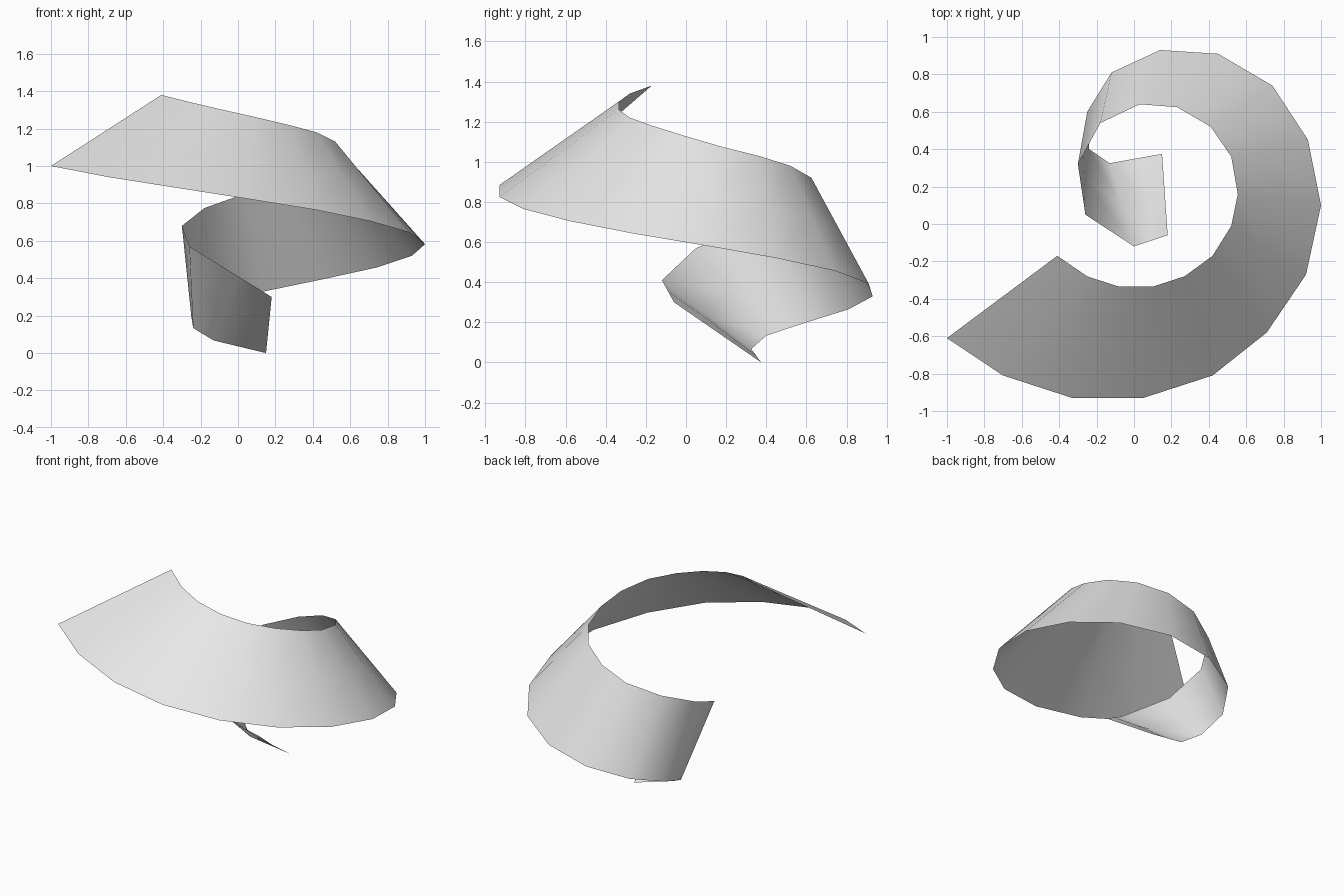
import bpy
import bmesh
from mathutils import Vector

cube = bpy.data.objects.get("Cube")
if cube:
    bpy.data.objects.remove(cube, do_unlink=True)


def make_material(name, colour):
    material = bpy.data.materials.new(name)
    material.use_nodes = True
    material.diffuse_color = colour
    shader = next(n for n in material.node_tree.nodes if n.type == "BSDF_PRINCIPLED")
    shader.inputs["Base Color"].default_value = colour
    shader.inputs["Roughness"].default_value = 0.8
    return material


def lower_height(step):
    """Almost even descent of the lower edge from the top end to the ground."""
    return 1 - step * (0.0575 + 0.0003125 * step)


# Plan path of the lower, outer edge
lower_plan = [
    (-1, -.61), (-.7, -.81), (-.33, -.93), (.05, -.93), (.42, -.81), (.71, -.58),
    (.92, -.27), (1, .1), (.93, .45), (.74, .74), (.45, .91), (.14, .93),
    (-.12, .81), (-.25, .6), (-.24, .4), (-.13, .325), (.15, .375),
]
lower_edge = [Vector((x, y, lower_height(i))) for i, (x, y) in enumerate(lower_plan)]

# Path of the upper, inner edge
upper_edge = [Vector(p) for p in (
    (-.41, -.17, 1.38), (-.25, -.28, 1.34), (-.08, -.335, 1.3), (.1, -.335, 1.26),
    (.27, -.28, 1.22), (.42, -.17, 1.18), (.52, -.01, 1.13), (.555, .16, 1.08),
    (.52, .36, 1.03), (.41, .52, .98), (.23, .625, .92), (.03, .64, .85),
    (-.18, .54, .775), (-.3, .32, .68), (-.26, .05, .57), (0, -.12, .41),
    (.18, -.06, .3),
)]

# Split the last panel in two so that it can carry the small pinch
for edge in (lower_edge, upper_edge):
    edge.insert(-1, (edge[-2] + edge[-1]) / 2)

# Loft the band between the two edges through a middle row
bm = bmesh.new()
columns = []
for low, high in zip(lower_edge, upper_edge):
    columns.append([bm.verts.new(p) for p in (low, (low + high) / 2, high)])
columns[-2][1].co = (.08, .13, .2)

for here, following in zip(columns, columns[1:]):
    for row in range(2):
        bm.faces.new((here[row], following[row], following[row + 1], here[row + 1]))
for face in bm.faces:
    face.smooth = True

mesh = bpy.data.meshes.new("spiral_ribbon")
bm.to_mesh(mesh)
bm.free()

ribbon = bpy.data.objects.new("spiral_ribbon", mesh)
bpy.context.collection.objects.link(ribbon)
mesh.materials.append(make_material("light_grey", (0.8, 0.8, 0.8, 1)))
